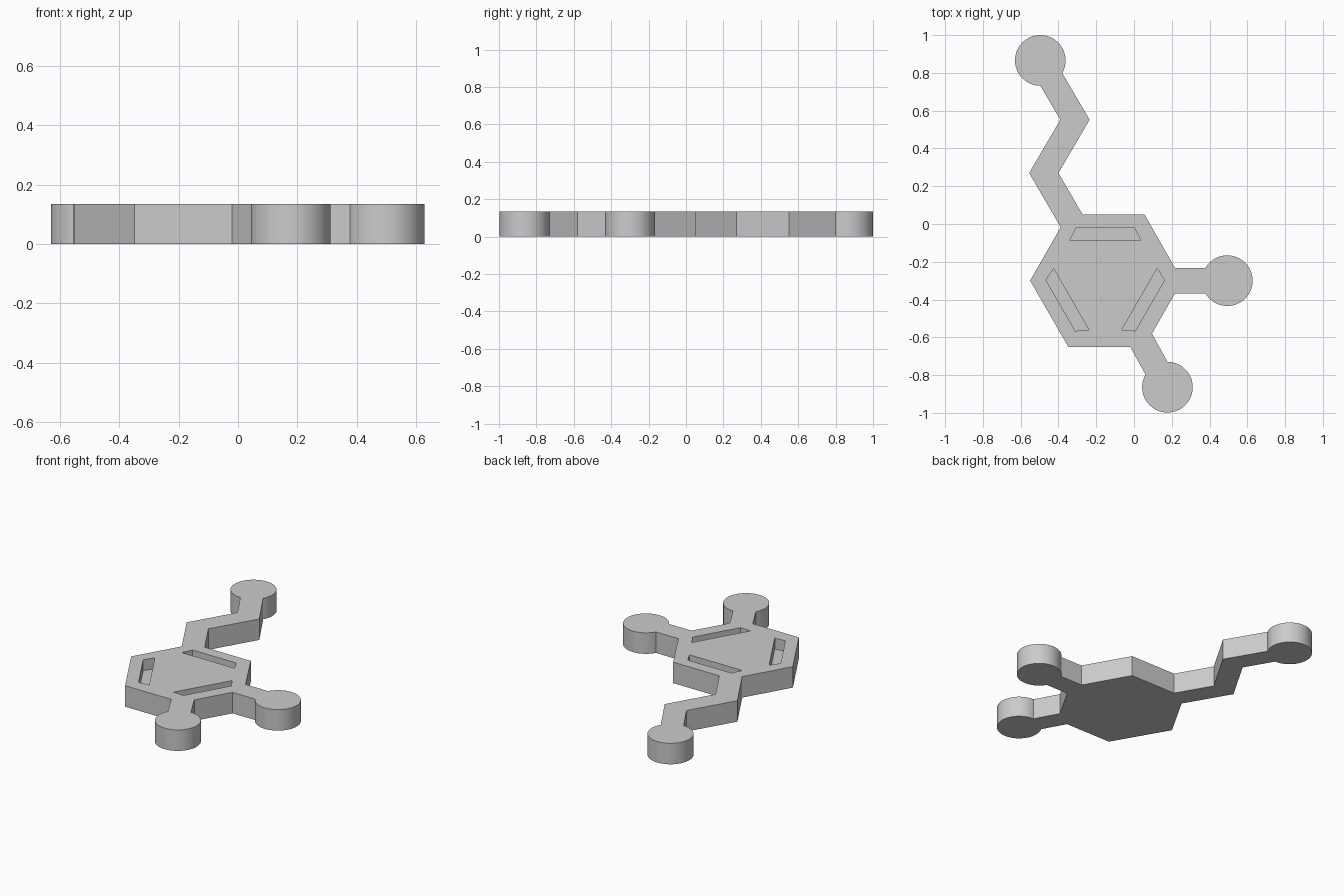
import bpy
import bmesh
from math import sin, cos, radians
from mathutils import Matrix, Vector

HEIGHT = 0.135
SLOT_FLOOR = 0.065
DISC_RADIUS = 0.134

cube = bpy.data.objects.get("Cube")
if cube:
    bpy.data.objects.remove(cube, do_unlink=True)

grey = bpy.data.materials.new("plain grey")
grey.use_nodes = True
grey.diffuse_color = (0.6, 0.6, 0.6, 1)
grey.node_tree.nodes["Principled BSDF"].inputs["Base Color"].default_value = (0.6, 0.6, 0.6, 1)


def prism(name, outlines, bottom, top):
    """Extrude closed counter-clockwise outlines into solid prisms."""
    bm = bmesh.new()
    for outline in outlines:
        face = bm.faces.new([bm.verts.new((x, y, bottom)) for x, y in outline])
        grown = bmesh.ops.extrude_face_region(bm, geom=[face])["geom"]
        raised = [g for g in grown if isinstance(g, bmesh.types.BMVert)]
        bmesh.ops.translate(bm, verts=raised, vec=(0, 0, top - bottom))
    bmesh.ops.recalc_face_normals(bm, faces=bm.faces)
    mesh = bpy.data.meshes.new(name)
    bm.to_mesh(mesh)
    bm.free()
    mesh.materials.append(grey)
    obj = bpy.data.objects.new(name, mesh)
    bpy.context.collection.objects.link(obj)
    return obj


def disc(x, y, neck_angle, steps=48):
    """Round end of an arm, open where the neck joins it."""
    angles = [radians(neck_angle + 30 + 300 * i / steps) for i in range(steps + 1)]
    return [(x + DISC_RADIUS * cos(a), y + DISC_RADIUS * sin(a)) for a in angles]


# Hexagonal body with two short arms and one zigzag arm, as a single outline
outline = [(-0.55, -0.30), (-0.348, -0.65), (-0.02, -0.65)]
outline += disc(0.177, -0.864, 120)
outline += [(0.095, -0.58), (0.217, -0.367)]
outline += disc(0.494, -0.30, 180)
outline += [(0.217, -0.233), (0.056, 0.05), (-0.272, 0.05), (-0.40, 0.27), (-0.235, 0.552)]
outline += disc(-0.496, 0.866, -60)
outline += [(-0.39, 0.552), (-0.555, 0.27), (-0.388, -0.017)]
body = prism("hexagon_plate_with_arms", [outline], 0, HEIGHT)

# Three recessed slots beside alternate sides of the hexagon
centre = Vector((-0.152, -0.295))
slot = [(-0.188, 0.208), (0.188, 0.208), (0.155, 0.273), (-0.155, 0.273)]
slots = [[centre + Matrix.Rotation(radians(turn), 2) @ Vector(p) for p in slot]
         for turn in (0, 120, 240)]
cutter = prism("slot_cutter", slots, SLOT_FLOOR, HEIGHT + 0.1)
cutter.hide_render = True

cut = body.modifiers.new("slots", "BOOLEAN")
cut.operation = "DIFFERENCE"
cut.solver = "EXACT"
cut.object = cutter

bpy.ops.object.select_all(action="DESELECT")
body.select_set(True)
bpy.context.view_layer.objects.active = body
bpy.ops.object.modifier_apply(modifier=cut.name)
bpy.data.objects.remove(cutter, do_unlink=True)

# Smooth round ends, crisp corners
bpy.ops.object.shade_smooth_by_angle(angle=radians(30))
